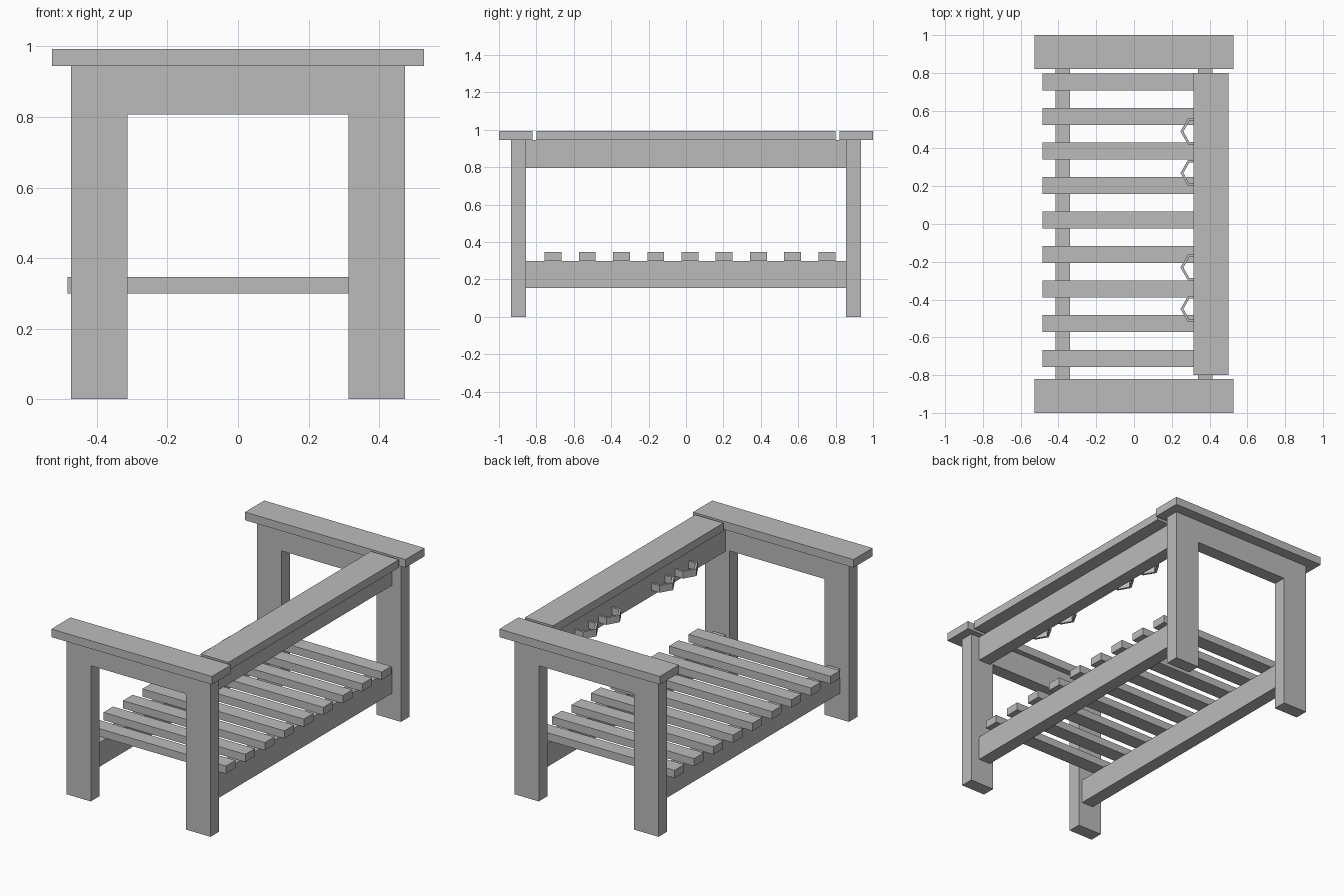
import bpy
import bmesh
from math import pi
from mathutils import Matrix, Vector

cube = bpy.data.objects.get("Cube")
if cube:
    bpy.data.objects.remove(cube, do_unlink=True)

grey = bpy.data.materials.new("plain_grey")
grey.use_nodes = True
GREY = (0.5, 0.5, 0.5, 1.0)
grey.diffuse_color = GREY
grey.node_tree.nodes["Principled BSDF"].inputs["Base Color"].default_value = GREY


def finish(name, bm):
    mesh = bpy.data.meshes.new(name)
    bm.to_mesh(mesh)
    bm.free()
    mesh.materials.append(grey)
    obj = bpy.data.objects.new(name, mesh)
    bpy.context.collection.objects.link(obj)
    return obj


def beam(name, x, y, z):
    """Box spanning the given (low, high) ranges."""
    lo, hi = (Vector(v) for v in zip(x, y, z))
    bm = bmesh.new()
    bmesh.ops.create_cube(bm, size=1.0)
    bmesh.ops.scale(bm, vec=hi - lo, verts=bm.verts)
    bmesh.ops.translate(bm, vec=(lo + hi) / 2, verts=bm.verts)
    return finish(name, bm)


def span(side, a, b):
    return sorted((side * a, side * b))


LEG_IN, LEG_OUT = 0.855, 0.935
TOP, UNDER_TOP = 0.993, 0.945

# End frames: two legs, an apron and an armrest board each
for end, side in (("front", -1), ("back", 1)):
    depth = span(side, LEG_IN, LEG_OUT)
    for hand, s in (("right", -1), ("left", 1)):
        beam(f"{end}_{hand}_leg", span(s, 0.314, 0.474), depth, (0, UNDER_TOP))
    beam(f"{end}_apron", (-0.314, 0.314), depth, (0.807, UNDER_TOP))
    beam(f"{end}_armrest", (-0.528, 0.528), span(side, 0.82, 1.0), (UNDER_TOP, TOP))

# Long rails carrying the shelf, and the upper rail with its cap board
for hand, s in (("right", -1), ("left", 1)):
    beam(f"{hand}_shelf_rail", span(s, 0.338, 0.416), (-LEG_IN, LEG_IN), (0.155, 0.3))
beam("upper_rail", (0.338, 0.416), (-LEG_IN, LEG_IN), (0.797, UNDER_TOP))
beam("upper_rail_cap", (0.314, 0.499), (-0.8, 0.8), (UNDER_TOP, TOP))

# Shelf slats
for i in range(9):
    y = -0.711 + i * 0.183
    beam(f"shelf_slat_{i + 1}", (-0.484, 0.45), (y - 0.045, y + 0.045), (0.3, 0.346))

# Hexagonal strap holders on the inside of the upper rail
for i, y in enumerate((-0.45, -0.23, 0.27, 0.49)):
    bm = bmesh.new()
    bmesh.ops.create_cone(bm, cap_ends=False, segments=6, radius1=0.08,
                          radius2=0.08, depth=0.042)
    bmesh.ops.rotate(bm, matrix=Matrix.Rotation(pi / 2, 3, "Z"), verts=bm.verts)
    bmesh.ops.translate(bm, vec=(0.326, y, 0.851), verts=bm.verts)
    bmesh.ops.recalc_face_normals(bm, faces=bm.faces)
    holder = finish(f"strap_holder_{i + 1}", bm)
    wall = holder.modifiers.new("wall", "SOLIDIFY")
    wall.thickness = 0.015
    wall.offset = -1
